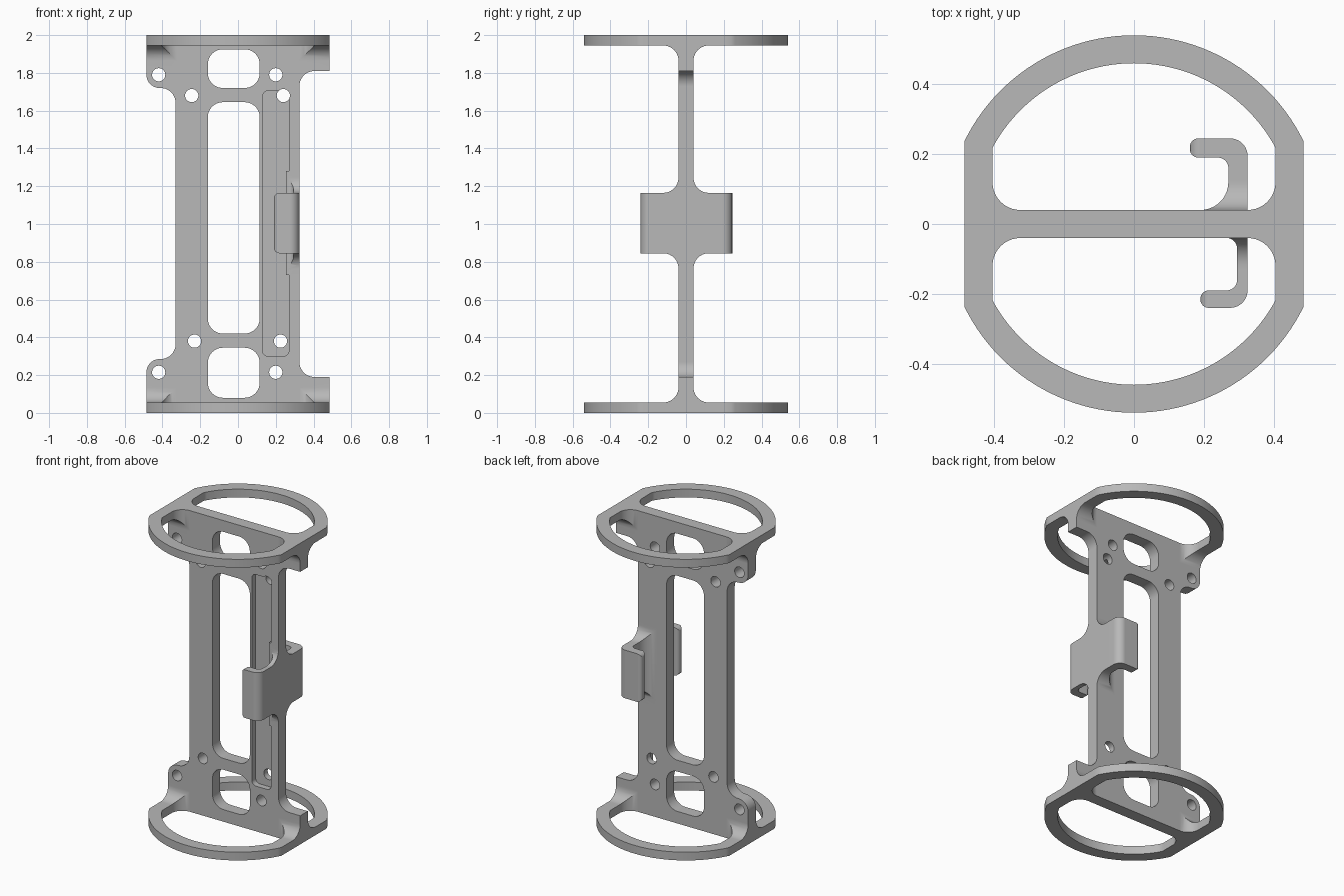
import bpy, bmesh, math
from mathutils import Vector

cube = bpy.data.objects.get("Cube")
if cube:
    bpy.data.objects.remove(cube, do_unlink=True)

grey = bpy.data.materials.new("plain grey")
grey.use_nodes = True
grey.diffuse_color = (0.48, 0.48, 0.48, 1)
grey.node_tree.nodes["Principled BSDF"].inputs["Base Color"].default_value = (0.48, 0.48, 0.48, 1)


def rounded(corners, steps=10):
    """Outline from (u, v) or (u, v, radius) corners, with arcs at the radii."""
    out = []
    n = len(corners)
    for i, c in enumerate(corners):
        p = Vector(c[:2])
        r = c[2] if len(c) > 2 else 0
        if not r:
            out.append(p)
            continue
        a = (Vector(corners[i - 1][:2]) - p).normalized()
        b = (Vector(corners[(i + 1) % n][:2]) - p).normalized()
        half = a.angle(b) / 2
        reach = r / math.tan(half)
        centre = p + (a + b).normalized() * r / math.sin(half)
        s, e = p + a * reach - centre, p + b * reach - centre
        start = math.atan2(s.y, s.x)
        turn = math.atan2(s.x * e.y - s.y * e.x, s.dot(e))
        for k in range(steps + 1):
            t = start + turn * k / steps
            out.append(centre + Vector((math.cos(t), math.sin(t))) * r)
    return out


def arc(radius, half_width, steps=48):
    """Upper arc of a circle between x = half_width and x = -half_width."""
    a = math.acos(half_width / radius)
    return [(radius * math.cos(a + (math.pi - 2 * a) * k / steps),
             radius * math.sin(a + (math.pi - 2 * a) * k / steps)) for k in range(steps + 1)]


def box(u0, u1, v0, v1, r=0):
    return [(u0, v0, r), (u1, v0, r), (u1, v1, r), (u0, v1, r)]


def prism(name, outline, axis, lo, hi):
    """Solid made by pushing an outline along an axis."""
    place = {"X": lambda u, v, w: (w, u, v),
             "Y": lambda u, v, w: (u, w, v),
             "Z": lambda u, v, w: (u, v, w)}[axis]
    bm = bmesh.new()
    ends = [[bm.verts.new(place(p[0], p[1], w)) for p in outline] for w in (lo, hi)]
    bm.faces.new(ends[0])
    bm.faces.new(ends[1])
    n = len(outline)
    for i in range(n):
        j = (i + 1) % n
        bm.faces.new((ends[0][i], ends[0][j], ends[1][j], ends[1][i]))
    bmesh.ops.remove_doubles(bm, verts=bm.verts, dist=1e-5)
    bmesh.ops.recalc_face_normals(bm, faces=bm.faces)
    mesh = bpy.data.meshes.new(name)
    bm.to_mesh(mesh)
    bm.free()
    mesh.materials.append(grey)
    obj = bpy.data.objects.new(name, mesh)
    bpy.context.collection.objects.link(obj)
    return obj


def combine(obj, other, operation):
    mod = obj.modifiers.new("combine", "BOOLEAN")
    mod.operation, mod.solver, mod.object = operation, "EXACT", other
    bpy.context.view_layer.objects.active = obj
    bpy.ops.object.modifier_apply(modifier=mod.name)
    bpy.data.objects.remove(other, do_unlink=True)
    return obj


T = 0.04  # half thickness of the web

# Upright web with ears on one side and square shoulders on the other
frame = prism("mounting_frame", rounded([
    (-0.485, 0), (0.485, 0), (0.485, 0.19), (0.325, 0.19, 0.08),
    (0.325, 1.81, 0.08), (0.485, 1.81), (0.485, 2), (-0.485, 2),
    (-0.485, 1.72, 0.07), (-0.33, 1.72, 0.08),
    (-0.33, 0.285, 0.08), (-0.485, 0.285, 0.07)]), "Y", -T, T)

# End rings: clipped discs, blended into the web, with two openings each
for end in ("lower", "upper"):
    flip = (lambda z: z) if end == "lower" else (lambda z: 2 - z)
    upper_arc = arc(0.54, 0.485)
    disc = upper_arc + [(-x, -y) for x, y in upper_arc]
    ring = prism(end + "_ring", disc, "Z", *sorted((flip(0), flip(0.055))))
    blend = [(y, flip(z), r) for y, z, r in [
        (-0.2, 0, 0), (0.2, 0, 0), (0.2, 0.055, 0), (T, 0.055, 0.08), (T, 0.17, 0),
        (-T, 0.17, 0), (-T, 0.055, 0.08), (-0.2, 0.055, 0)]]
    combine(ring, prism("blend", rounded(blend), "X", -0.485, 0.485), "UNION")
    for side in (1, -1):
        opening = rounded(arc(0.46, 0.405) + [(-0.405, T, 0.08), (0.405, T, 0.08)])
        cutter = prism("opening", [(x, y * side) for x, y in opening], "Z",
                       *sorted((flip(-0.1), flip(0.3))))
        combine(ring, cutter, "DIFFERENCE")
    combine(frame, ring, "UNION")

# Windows through the web
for low, high in ((0.08, 0.345), (0.42, 1.645), (1.72, 1.925)):
    combine(frame, prism("window", rounded(box(-0.16, 0.115, low, high, 0.08)),
                         "Y", -0.1, 0.1), "DIFFERENCE")

# Shallow channel in the front face
combine(frame, prism("channel", rounded(box(0.13, 0.27, 0.3, 1.705, 0.03)),
                     "Y", -0.1, 0), "DIFFERENCE")

# Screw holes
for x, z in ((-0.42, 1.79), (0.2, 1.79), (-0.245, 1.68), (0.24, 1.68),
             (-0.23, 0.38), (0.225, 0.38), (-0.42, 0.215), (0.2, 0.215)):
    hole = [(x + 0.035 * math.cos(k * math.pi / 16), z + 0.035 * math.sin(k * math.pi / 16))
            for k in range(32)]
    combine(frame, prism("hole", hole, "Y", -0.1, 0.1), "DIFFERENCE")


def hook(name, side, inner, tip, reach, lip, root):
    """Hooked arm: plan outline trimmed by a flared root and a round-cornered lip."""
    def plan():
        pts = [(0.325, 0.01, 0), (0.325, reach, 0.05), (tip, reach, 0.024),
               (tip, lip, 0.024), (inner, lip, 0.03), (inner, T, root),
               (inner - root - 0.01, T, 0), (inner - root - 0.01, 0.01, 0)]
        return [(x, y * side) for x, y in rounded(pts)]
    flare = rounded([(0.01, 0.73), (T, 0.73), (T, 0.845, 0.08), (0.14, 0.845),
                     (0.14, 1.165), (T, 1.165, 0.08), (T, 1.28), (0.01, 1.28)])
    arm = combine(prism(name, plan(), "Z", 0.7, 1.3),
                  prism("flare", [(y * side, z) for y, z in flare], "X", 0, 0.5), "INTERSECT")
    end = combine(prism("lip", plan(), "Z", 0.7, 1.3),
                  prism("trim", rounded(box(tip, 0.45, 0.845, 1.165, 0.03)), "Y",
                        *sorted((0.13 * side, 0.3 * side))), "INTERSECT")
    return combine(arm, end, "UNION")


# Two cable hooks on the left edge
combine(frame, hook("back_hook", 1, 0.27, 0.16, 0.245, 0.19, 0.08), "UNION")
combine(frame, hook("front_hook", -1, 0.295, 0.19, 0.24, 0.19, 0.03), "UNION")

# Smooth curved faces, keep edges crisp
bpy.ops.object.select_all(action="DESELECT")
frame.select_set(True)
bpy.context.view_layer.objects.active = frame
bpy.ops.object.shade_smooth_by_angle(angle=math.radians(30))
weighted = frame.modifiers.new("even shading", "WEIGHTED_NORMAL")
weighted.keep_sharp = True
